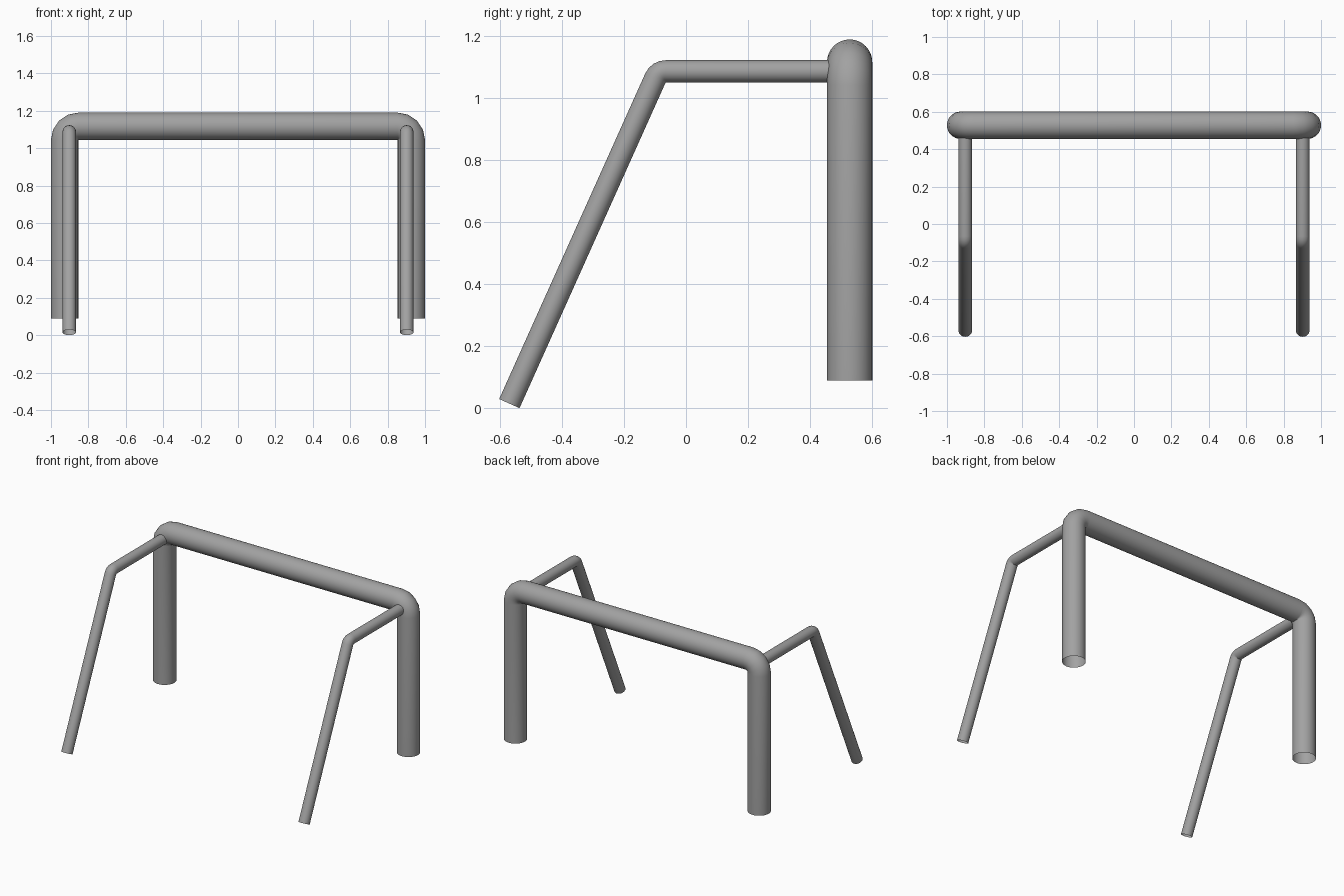
import bpy, bmesh, math
from mathutils import Vector, Matrix

cube = bpy.data.objects.get("Cube")
if cube:
    bpy.data.objects.remove(cube, do_unlink=True)

grey = bpy.data.materials.new("metal grey")
grey.use_nodes = True
grey.diffuse_color = (0.36, 0.36, 0.36, 1)
grey.node_tree.nodes["Principled BSDF"].inputs["Base Color"].default_value = (0.36, 0.36, 0.36, 1)


def bent_path(corners, bend, steps):
    """Points and tangents of a planar path with each inner corner rounded."""
    pts = [Vector(c) for c in corners]
    path = [(pts[0], (pts[1] - pts[0]).normalized())]
    for a, b, c in zip(pts, pts[1:], pts[2:]):
        t0, t1 = (b - a).normalized(), (c - b).normalized()
        angle, axis = t0.angle(t1), t0.cross(t1).normalized()
        start = b - t0 * bend * math.tan(angle / 2)
        centre = start + axis.cross(t0) * bend
        for i in range(steps + 1):
            turn = Matrix.Rotation(angle * i / steps, 3, axis)
            path.append((centre + turn @ (start - centre), turn @ t0))
    path.append((pts[-1], (pts[-1] - pts[-2]).normalized()))
    return path


def pipe(name, corners, radius, plane_normal, sides=32, steps=4):
    """Open-ended round pipe swept along a bent path."""
    bm = bmesh.new()
    n = Vector(plane_normal)
    rings = []
    for p, t in bent_path(corners, radius * 1.01, steps):
        side = t.cross(n)
        angles = [math.tau * i / sides for i in range(sides)]
        rings.append([bm.verts.new(p + radius * (n * math.cos(a) + side * math.sin(a)))
                      for a in angles])
    for r0, r1 in zip(rings, rings[1:]):
        for i in range(sides):
            j = (i + 1) % sides
            bm.faces.new((r0[i], r0[j], r1[j], r1[i])).smooth = True
    bmesh.ops.recalc_face_normals(bm, faces=bm.faces)
    # An open pipe needs its normals pointing away from the first ring's centre
    bm.faces.ensure_lookup_table()
    f = bm.faces[0]
    if f.normal.dot(f.calc_center_median() - Vector(corners[0])) < 0:
        bmesh.ops.reverse_faces(bm, faces=bm.faces)
    mesh = bpy.data.meshes.new(name)
    bm.to_mesh(mesh)
    bm.free()
    mesh.materials.append(grey)
    obj = bpy.data.objects.new(name, mesh)
    bpy.context.collection.objects.link(obj)
    return obj


# Thick rear frame: two posts joined by the crossbar
px, py, top = 0.927, 0.528, 1.117
pipe("main_frame", [(-px, py, 0.09), (-px, py, top), (px, py, top), (px, py, 0.09)],
     0.073, (0, 1, 0))

# Thin side braces: level arm from the post, then a sloping leg to the ground
for label, x in (("left", 0.902), ("right", -0.902)):
    pipe(label + "_brace", [(x, -0.57, 0.015), (x, -0.089, 1.087), (x, py, 1.087)],
         0.036, (1, 0, 0))
